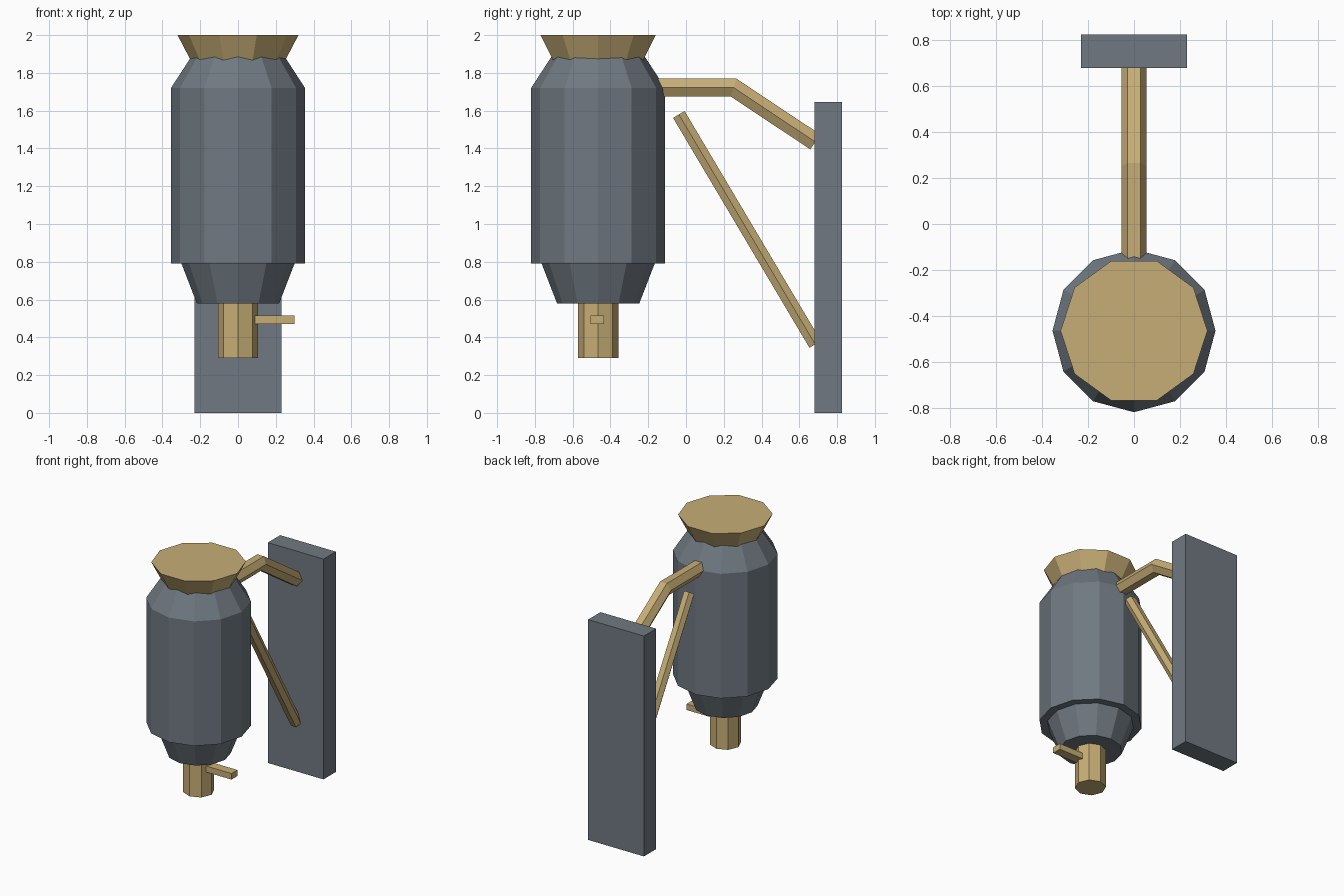
import bpy, bmesh
from math import cos, sin, tau
from mathutils import Vector

cube = bpy.data.objects.get("Cube")
if cube:
    bpy.data.objects.remove(cube, do_unlink=True)


def material(name, rgb):
    mat = bpy.data.materials.new(name)
    mat.use_nodes = True
    mat.diffuse_color = (*rgb, 1)
    mat.node_tree.nodes["Principled BSDF"].inputs["Base Color"].default_value = (*rgb, 1)
    return mat


BRASS = material("brass", (0.57, 0.42, 0.18))
STEEL = material("steel grey", (0.16, 0.19, 0.22))
AXIS_Y = -0.465  # tank axis


def finish(name, bm, mat):
    bmesh.ops.recalc_face_normals(bm, faces=bm.faces)
    mesh = bpy.data.meshes.new(name)
    bm.to_mesh(mesh)
    bm.free()
    mesh.materials.append(mat)
    obj = bpy.data.objects.new(name, mesh)
    bpy.context.collection.objects.link(obj)
    return obj


def skin(name, rings, mat):
    """Bridge matching rings of points and cap both ends."""
    bm = bmesh.new()
    loops = [[bm.verts.new(p) for p in ring] for ring in rings]
    n = len(loops[0])
    for a, b in zip(loops, loops[1:]):
        for i in range(n):
            j = (i + 1) % n
            bm.faces.new((a[i], a[j], b[j], b[i]))
    bm.faces.new(loops[0])
    bm.faces.new(loops[-1])
    return finish(name, bm, mat)


def turned(name, profile, sides, mat):
    """Faceted solid around the tank axis from (radius, height) pairs."""
    rings = [[(r * cos(tau * i / sides), AXIS_Y + r * sin(tau * i / sides), z)
              for i in range(sides)] for r, z in profile]
    return skin(name, rings, mat)


def bar(name, path, radius, mat):
    """Six-sided bar along (y, z) points, mitred at its bends."""
    pts = [Vector((0, y, z)) for y, z in path]
    dirs = [(b - a).normalized() for a, b in zip(pts, pts[1:])]
    side = Vector((1, 0, 0))
    rings = []
    for k, p in enumerate(pts):
        before, after = dirs[max(k - 1, 0)], dirs[min(k, len(dirs) - 1)]
        tangent = (before + after).normalized()
        up = side.cross(tangent) / tangent.dot(before)
        rings.append([p + radius * (cos(tau * i / 6) * side + sin(tau * i / 6) * up)
                      for i in range(6)])
    return skin(name, rings, mat)


def box(name, low, high, mat):
    bm = bmesh.new()
    bmesh.ops.create_cube(bm, size=1)
    low, high = Vector(low), Vector(high)
    bmesh.ops.scale(bm, vec=high - low, verts=bm.verts)
    bmesh.ops.translate(bm, vec=(low + high) / 2, verts=bm.verts)
    return finish(name, bm, mat)


# Tank, its tapered base and the cap
turned("tank", [(0.355, 0.79), (0.355, 1.72), (0.225, 1.92)], 12, STEEL)
turned("tank_base", [(0.218, 0.58), (0.303, 0.80)], 12, STEEL)
turned("flared_cap", [(0.2, 1.77), (0.32, 2.0)], 10, BRASS)

# Outlet and its lever
turned("spout", [(0.107, 0.29), (0.107, 0.62)], 8, BRASS)
box("lever", (0.06, -0.505, 0.47), (0.30, -0.435, 0.515), BRASS)

# Wall bracket
box("wall_plate", (-0.23, 0.68, 0), (0.23, 0.825, 1.645), STEEL)
bar("upper_arm", [(-0.25, 1.722), (0.252, 1.722), (0.684, 1.435)], 0.055, BRASS)
bar("diagonal_brace", [(-0.038, 1.58), (0.684, 0.363)], 0.041, BRASS)
